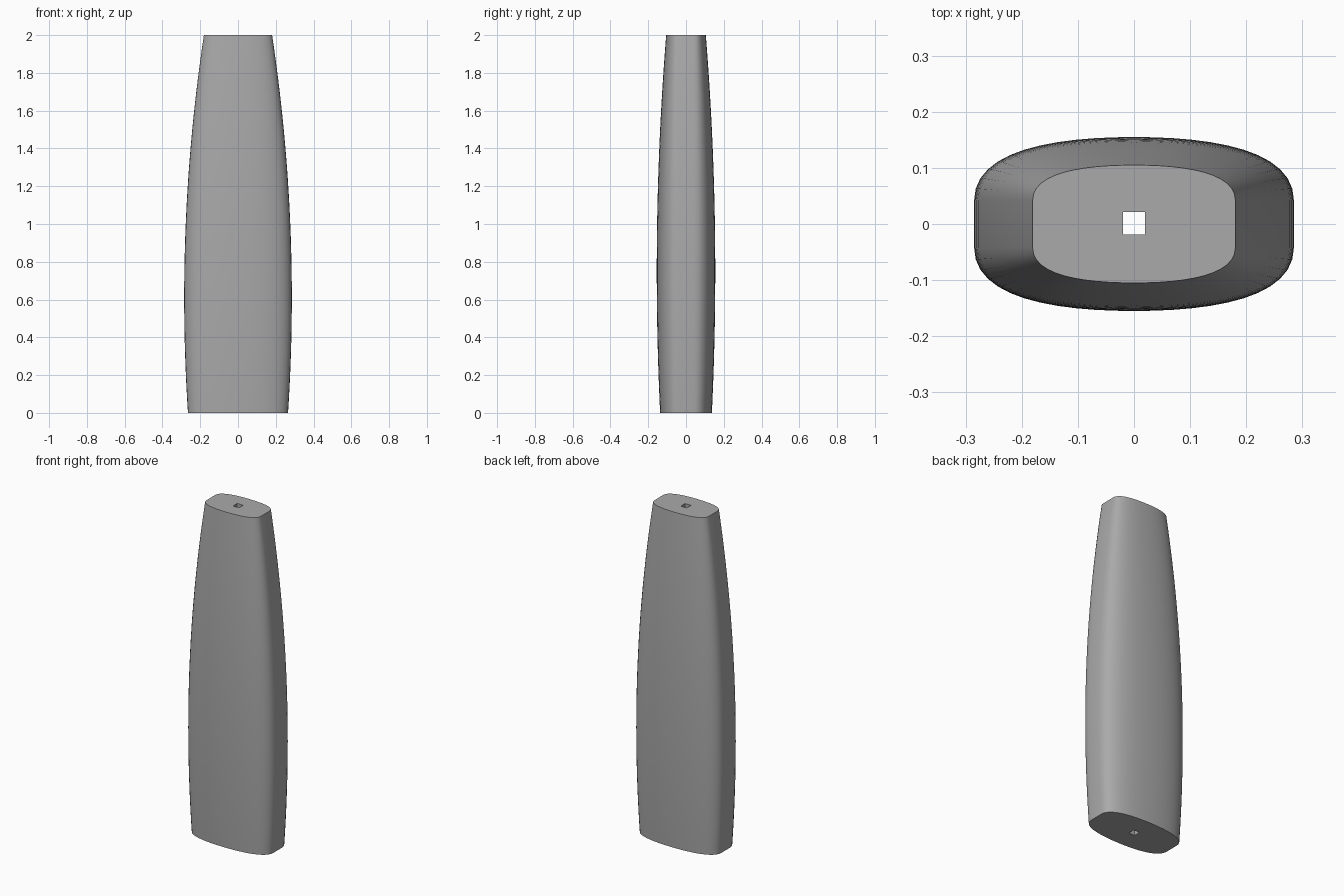
import bpy
import bmesh
import math
from mathutils import Vector

cube = bpy.data.objects.get("Cube")
if cube:
    bpy.data.objects.remove(cube, do_unlink=True)

HEIGHT = 2.0
LEVELS = 32
STEPS = 12
FLAT = 0.042          # half height of the flat narrow side
HOLE = 0.02           # half width of the tang hole


def section(half_x, half_y):
    """Rounded outline: flat narrow ends joined by broad bowed faces."""
    rise = half_y - FLAT
    ctrl = [Vector(p) for p in ((half_x, FLAT), (half_x, FLAT + 0.8 * rise),
                                (half_x / 2, half_y), (0, half_y))]
    quarter = []
    for i in range(STEPS + 1):
        t = i / STEPS
        weights = ((1 - t) ** 3, 3 * t * (1 - t) ** 2, 3 * t * t * (1 - t), t ** 3)
        quarter.append(sum((w * p for w, p in zip(weights, ctrl)), Vector((0, 0))))
    half = quarter + [Vector((-p.x, p.y)) for p in reversed(quarter[:-1])]
    return half + [-p for p in half]


def ring(bm, points, z):
    return [bm.verts.new((p.x, p.y, z)) for p in points]


def skin(bm, lower, upper):
    n = len(lower)
    for i in range(n):
        j = (i + 1) % n
        bm.faces.new((lower[i], lower[j], upper[j], upper[i]))


def loop_edges(bm, verts):
    return [bm.edges.get((v, verts[i - 1])) for i, v in enumerate(verts)]


# Bowed outer surface
bm = bmesh.new()
rings = []
for k in range(LEVELS + 1):
    z = HEIGHT * k / LEVELS
    half_x = 0.285 - 0.054 * (z - 0.61) ** 2
    half_y = 0.155 - 0.032 * (z - 0.75) ** 2
    rings.append(ring(bm, section(half_x, half_y), z))
for lower, upper in zip(rings, rings[1:]):
    skin(bm, lower, upper)

# Square hole running the full length
square = [Vector((x * HOLE, y * HOLE + 0.001))
          for x, y in ((1, 1), (-1, 1), (-1, -1), (1, -1))]
hole_low, hole_high = ring(bm, square, 0), ring(bm, square, HEIGHT)
skin(bm, hole_high, hole_low)

# Flat end caps around the hole
for outer, inner in ((rings[0], hole_low), (rings[-1], hole_high)):
    edges = loop_edges(bm, outer) + loop_edges(bm, inner)
    bmesh.ops.triangle_fill(bm, use_beauty=True, edges=edges)
bmesh.ops.recalc_face_normals(bm, faces=bm.faces)

mesh = bpy.data.meshes.new("handle")
bm.to_mesh(mesh)
bm.free()
handle = bpy.data.objects.new("handle", mesh)
bpy.context.collection.objects.link(handle)

# Plain grey finish
colour = (0.4, 0.4, 0.4, 1)
grey = bpy.data.materials.new("plain grey")
grey.use_nodes = True
grey.diffuse_color = colour
grey.node_tree.nodes["Principled BSDF"].inputs["Base Color"].default_value = colour
mesh.materials.append(grey)

bpy.ops.object.select_all(action="DESELECT")
handle.select_set(True)
bpy.context.view_layer.objects.active = handle
bpy.ops.object.shade_smooth_by_angle(angle=math.radians(30))
